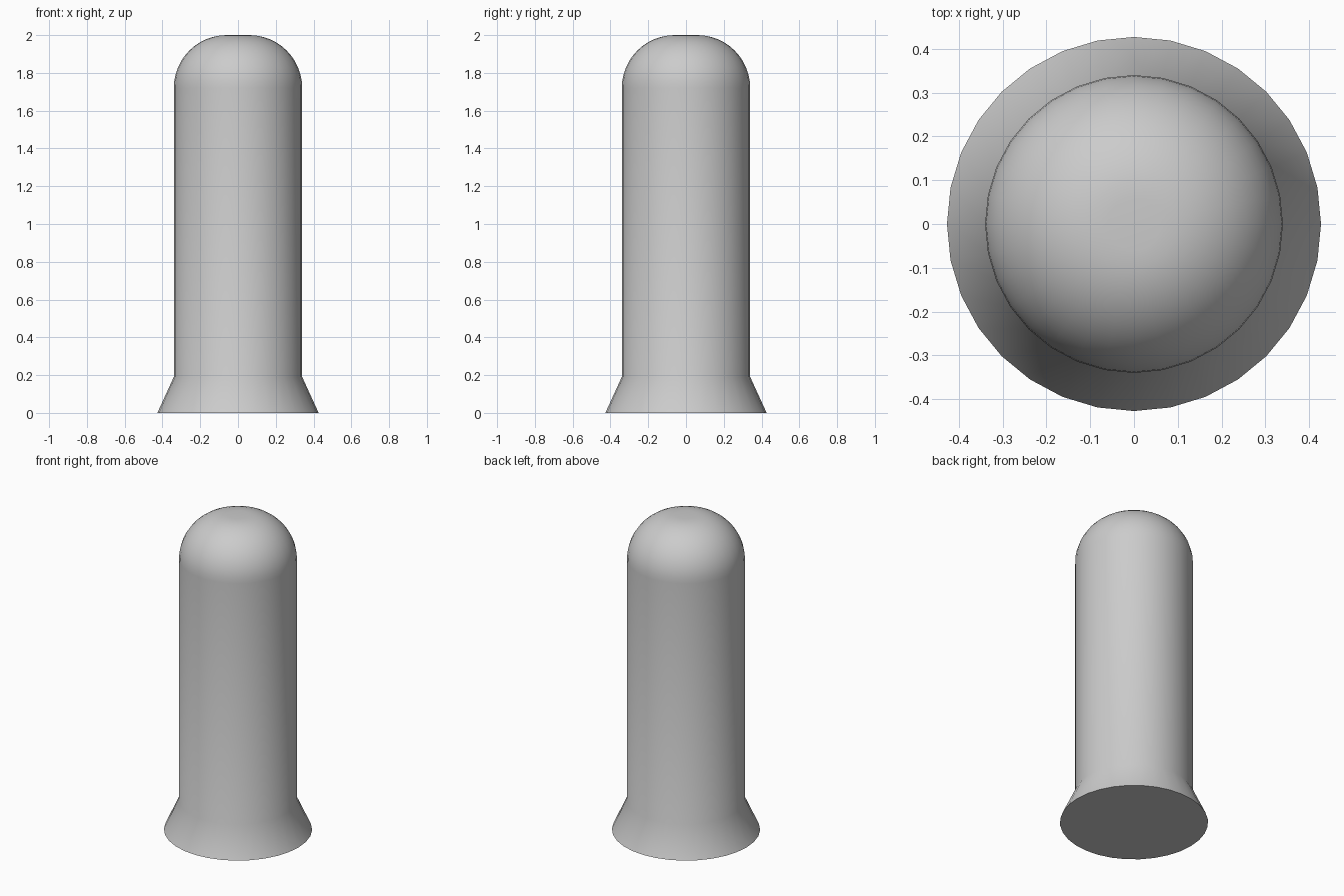
import bpy, bmesh, math

if "Cube" in bpy.data.objects:
    bpy.data.objects.remove(bpy.data.objects["Cube"])

SIDES = 32
RADIUS, FOOT_RADIUS, FLARE_TOP, HEIGHT = 0.34, 0.427, 0.19, 2.0
ROUND = 0.28  # radius of the rounded top edge

grey = bpy.data.materials.new("plain_grey")
grey.diffuse_color = (0.6, 0.6, 0.6, 1)
grey.use_nodes = True
grey.node_tree.nodes["Principled BSDF"].inputs["Base Color"].default_value = grey.diffuse_color

# Outline: flared foot, straight shaft, rounded shoulder, small flat crown
profile = [(FOOT_RADIUS, 0), (RADIUS, FLARE_TOP)]
for i in range(13):
    a = math.pi / 2 * i / 12
    profile.append((RADIUS - ROUND + ROUND * math.cos(a),
                    HEIGHT - ROUND + ROUND * math.sin(a)))

# Revolve the outline into rings and bridge them
bm = bmesh.new()
rings = []
for r, z in profile:
    rings.append([bm.verts.new((r * math.cos(t), r * math.sin(t), z))
                  for t in (2 * math.pi * k / SIDES for k in range(SIDES))])
for low, high in zip(rings, rings[1:]):
    for k in range(SIDES):
        n = (k + 1) % SIDES
        bm.faces.new((low[k], low[n], high[n], high[k]))
bm.faces.new(rings[-1])            # crown
bm.faces.new(rings[0][::-1])       # underside

mesh = bpy.data.meshes.new("rounded_post")
bm.to_mesh(mesh)
bm.free()
mesh.materials.append(grey)
post = bpy.data.objects.new("rounded_post", mesh)
bpy.context.collection.objects.link(post)

# Smooth sides, sharp bottom edge
bpy.context.view_layer.objects.active = post
post.select_set(True)
bpy.ops.object.shade_smooth_by_angle(angle=math.radians(30))
